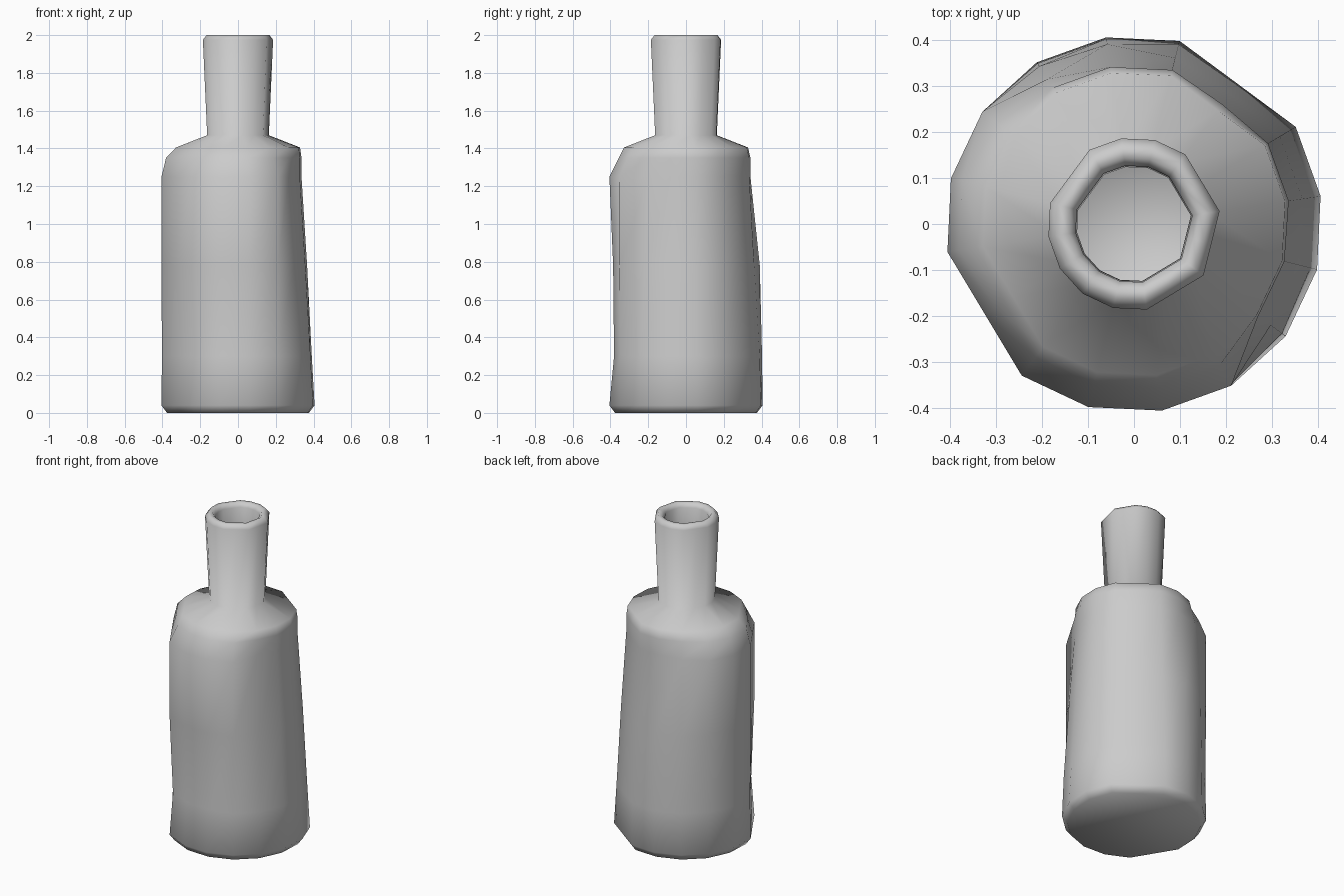
import bpy, bmesh, math

cube = bpy.data.objects.get("Cube")
if cube:
    bpy.data.objects.remove(cube, do_unlink=True)

SIDES = 16
PHASE = math.radians(8.5)
CHORD = math.cos(math.pi / 8)      # pulls a skipped corner onto its chord
BODY_SKIP = {2, 9}
NECK_SKIP = {1, 6, 13, 15}

glass = bpy.data.materials.new("grey_glass")
glass.use_nodes = True
grey = (0.6, 0.6, 0.6, 1)
glass.diffuse_color = grey
glass.node_tree.nodes["Principled BSDF"].inputs["Base Color"].default_value = grey


def ring(bm, z, radius, skip, special=None):
    """One cross-section; special gives the radius of worn corners."""
    verts = []
    for i in range(SIDES):
        r = (special or {}).get(i, radius)
        if i in skip:
            r *= CHORD
        a = PHASE + math.tau * i / SIDES
        verts.append(bm.verts.new((r * math.cos(a), r * math.sin(a), z)))
    return verts


def loft(bm, rings):
    for low, high in zip(rings, rings[1:]):
        for i in range(SIDES):
            j = (i + 1) % SIDES
            bm.faces.new((low[i], low[j], high[j], high[i]))


# Worn corners of the body, by corner number
dent = {9: .4, 10: .39, 11: .385, 12: .385}
middle = {0: .37, 1: .37, 2: .38, 3: .372, 4: .395, 5: .4,
          14: .37, 15: .367, 11: .395, 12: .39}
crown = {0: .34, 1: .34, 2: .35, 3: .345, 4: .345, 5: .367, 14: .336, 15: .337}
bend = {**crown, 5: .345, 6: .37, 7: .385, 8: .385, 9: .38}

bm = bmesh.new()
rings = [
    # foot and body
    ring(bm, 0, .38, BODY_SKIP),
    ring(bm, .04, .41, BODY_SKIP),
    ring(bm, .3, .407, BODY_SKIP, {**dent, 14: .4, 15: .395, 0: .395, 1: .395, 3: .402}),
    ring(bm, .78, .41, BODY_SKIP, middle),
    ring(bm, 1.25, .41, BODY_SKIP, crown),
    ring(bm, 1.35, .36, BODY_SKIP, bend),
    ring(bm, 1.405, .332, BODY_SKIP),
    # neck and lip
    ring(bm, 1.47, .165, NECK_SKIP),
    ring(bm, 1.975, .188, NECK_SKIP),
    ring(bm, 2, .168, NECK_SKIP),
    ring(bm, 2, .145, NECK_SKIP),
    ring(bm, 1.975, .128, NECK_SKIP),
    # hollow inside
    ring(bm, 1.45, .125, NECK_SKIP),
    ring(bm, 1.37, .28, BODY_SKIP),
    ring(bm, .05, .33, BODY_SKIP),
]
loft(bm, rings)
bm.faces.new(rings[0][::-1])
bm.faces.new(rings[-1])
bmesh.ops.recalc_face_normals(bm, faces=bm.faces)
for face in bm.faces:
    face.smooth = True

mesh = bpy.data.meshes.new("bottle")
bm.to_mesh(mesh)
bm.free()
mesh.materials.append(glass)
bottle = bpy.data.objects.new("bottle", mesh)
bpy.context.collection.objects.link(bottle)
